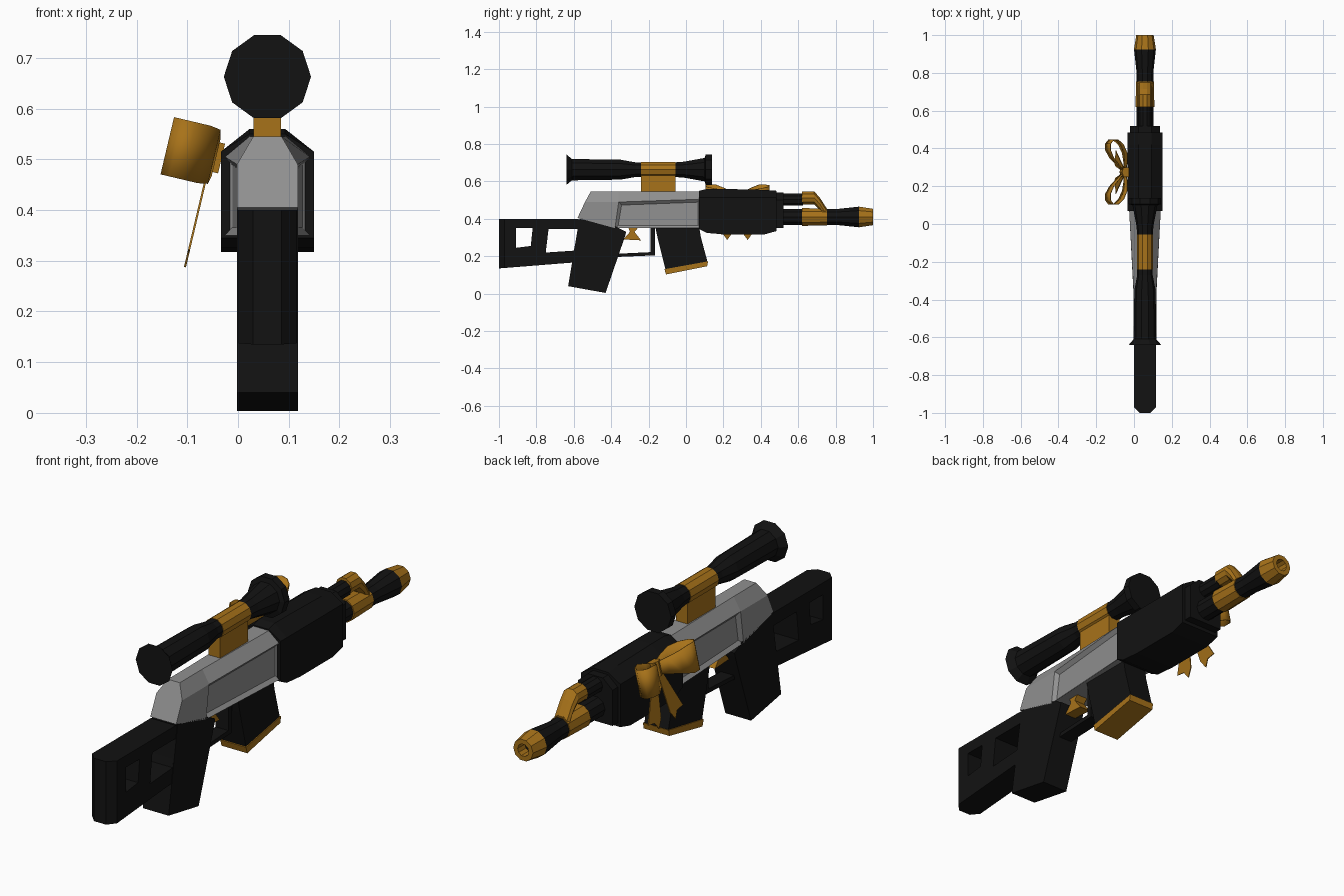
import bpy, bmesh, math
from mathutils import Vector

CX = 0.058  # centre plane of the body

cube = bpy.data.objects.get("Cube")
if cube:
    bpy.data.objects.remove(cube, do_unlink=True)


def material(name, rgb):
    m = bpy.data.materials.new(name)
    m.use_nodes = True
    m.diffuse_color = (*rgb, 1)
    m.node_tree.nodes["Principled BSDF"].inputs["Base Color"].default_value = (*rgb, 1)
    return m


BLACK = material("matte black", (0.006, 0.006, 0.006))
GOLD = material("dark gold", (0.39, 0.17, 0.01))
GREY = material("mid grey", (0.28, 0.28, 0.28))


def finish(name, bm, mat, closed=True):
    if closed:
        bmesh.ops.recalc_face_normals(bm, faces=bm.faces)
    mesh = bpy.data.meshes.new(name)
    bm.to_mesh(mesh)
    bm.free()
    mesh.materials.append(mat)
    ob = bpy.data.objects.new(name, mesh)
    bpy.context.collection.objects.link(ob)
    return ob


def loft(rings, caps=True):
    """Skin closed rings of equal length into a solid."""
    bm = bmesh.new()
    rows = [[bm.verts.new(p) for p in ring] for ring in rings]
    n = len(rows[0])
    for a, b in zip(rows, rows[1:]):
        for i in range(n):
            j = (i + 1) % n
            bm.faces.new((a[i], a[j], b[j], b[i]))
    if caps:
        bm.faces.new(rows[0])
        bm.faces.new(rows[-1])
    bmesh.ops.recalc_face_normals(bm, faces=bm.faces)
    return bm


def tube(name, stations, mat, sides=10):
    """Faceted tube along y through (y, z, radius) stations."""
    rings = [[(CX + r * math.cos(k * math.tau / sides), y, z + r * math.sin(k * math.tau / sides))
              for k in range(sides)] for y, z, r in stations]
    return finish(name, loft(rings), mat)


def prism(name, outline, hw, mat, chamfer=0):
    """Side outline in (y, z) extruded across x."""
    bm = loft([[(CX + s * hw, y, z) for y, z in outline] for s in (-1, 1)])
    if chamfer:
        rim = [e for e in bm.edges if abs(e.verts[0].co.x - e.verts[1].co.x) < 1e-5]
        bmesh.ops.bevel(bm, geom=rim, offset=chamfer, segments=1, affect='EDGES')
    return finish(name, bm, mat)


def mirrored(half):
    """Closed ring from (half width, y, z) points listed top to bottom."""
    return ([(CX + w, y, z) for w, y, z in half]
            + [(CX - w, y, z) for w, y, z in reversed(half)])


# Receiver, flaring towards the handguard, with a sunken panel on each side
bm = loft([mirrored(h) for h in (
    [(.028, -.51, .545), (.06, -.54, .49), (.06, -.58, .405)],
    [(.028, -.36, .545), (.06, -.36, .49), (.06, -.38, .35)],
    [(.036, .08, .545), (.084, .08, .505), (.084, .08, .35)])])
panels = [f for f in bm.faces if abs(f.normal.x) > .9 and f.calc_center_median().y > -.3]
bmesh.ops.inset_individual(bm, faces=panels, thickness=.022, depth=-.014)
finish("receiver", bm, GREY)

# Handguard with a stepped front collar
finish("handguard", loft([mirrored([(.035, y, t), (.092, y, .515), (.092, y, b)])
                          for y, t, b in ((.07, .55, .345), (.11, .56, .325), (.2, .56, .317),
                                          (.42, .555, .317), (.485, .55, .335))]), BLACK)
finish("handguard_collar", loft([mirrored([(.035, y, .54), (.08, y, .5), (.08, y, .35)])
                                 for y in (.47, .52)]), BLACK)

# Shoulder stock with two openings
stock = prism("stock", [(-1, .40), (-.58, .40), (-.5, .36), (-.56, .17), (-1, .135)], .058, BLACK)
bm = bmesh.new()
bm.from_mesh(stock.data)
rear = [e for e in bm.edges if all(v.co.y < -.99 for v in e.verts)
        and abs(e.verts[0].co.z - e.verts[1].co.z) > .1]
bmesh.ops.bevel(bm, geom=rear, offset=.03, segments=1, affect='EDGES')
bm.to_mesh(stock.data)
bm.free()
for hole in ([(-.91, .35), (-.82, .35), (-.83, .255), (-.91, .245)],
             [(-.735, .345), (-.575, .345), (-.6, .23), (-.75, .22)]):
    cutter = prism("stock_cutter", hole, .2, BLACK)
    cutter.hide_render = True
    mod = stock.modifiers.new("opening", 'BOOLEAN')
    mod.operation, mod.object, mod.solver = 'DIFFERENCE', cutter, 'EXACT'
    bpy.context.view_layer.objects.active = stock
    bpy.ops.object.modifier_apply(modifier=mod.name)
    bpy.data.objects.remove(cutter, do_unlink=True)

# Grip, trigger and guard
prism("grip", [(-.57, .40), (-.38, .36), (-.32, .33), (-.325, .31), (-.43, .004), (-.63, .04)],
      .06, BLACK)
prism("trigger", [(-.31, .36), (-.25, .36), (-.275, .33), (-.24, .285), (-.335, .29), (-.3, .33)],
      .025, GOLD)
prism("trigger_guard", [(-.40, .195), (-.165, .205), (-.165, .36), (-.19, .36), (-.19, .222), (-.40, .212)],
      .03, BLACK)

# Magazine and its base plate
prism("magazine", [(-.165, .36), (.07, .36), (.08, .30), (.115, .17), (-.11, .13), (-.15, .29)],
      .056, BLACK)
prism("magazine_base", [(-.115, .131), (.118, .173), (.113, .147), (-.107, .103)], .06, GOLD)

# Barrel, gas tube and muzzle
BZ = .41
tube("barrel", [(.48, BZ, .045), (.63, BZ, .045)], BLACK)
tube("barrel_band", [(.62, BZ, .05), (.755, BZ, .047)], GOLD)
tube("barrel_front", [(.75, BZ, .044), (.80, BZ, .044), (.925, BZ, .058)], BLACK)
tube("muzzle", [(.925, BZ, .058), (1, BZ, .046), (1, BZ, .026), (.95, BZ, .026)], GOLD)
tube("muzzle_bore", [(.948, BZ, .0255), (.952, BZ, .0255)], BLACK)
tube("gas_tube", [(.48, .503, .034), (.625, .503, .034)], BLACK)
tube("gas_block", [(.62, .512, .037), (.685, .512, .037), (.715, .48, .036), (.75, .425, .036)], GOLD)

# Scope with its centre sleeve and mount
SZ = .663
tube("scope_rear", [(-.64, SZ, .086), (-.61, SZ, .06), (-.35, SZ, .056), (-.27, SZ, .041),
                    (-.235, SZ, .041)], BLACK)
tube("scope_sleeve", [(-.24, SZ, .043), (-.055, SZ, .043)], GOLD)
tube("scope_front", [(-.06, SZ, .041), (-.01, SZ, .045), (.1, SZ, .066), (.105, SZ, .086),
                     (.138, SZ, .086)], BLACK)
prism("scope_mount", [(-.24, .53), (-.055, .53), (-.055, .66), (-.24, .66)], .027, GOLD)

# Ribbon bow tied to one side, leaning outwards
UP = Vector((.23, 0, .973))
OUT = Vector((-.973, 0, .23))
KNOT = Vector((-.047, .275, .505))


def ribbon_point(out, along, up):
    return KNOT + OUT * out + UP * up + Vector((0, along, 0))


LOOP = [(0, 0), (-.004, .05), (0, .1), (.02, .145), (.05, .172), (.078, .172), (.095, .15),
        (.095, .115), (.075, .075), (.04, .035), (.008, 0)]
for side, label in ((1, "front"), (-1, "rear")):
    bm = bmesh.new()
    rows = []
    for out, along in LOOP:
        half = .022 + .036 * min(1, along / .11)
        rows.append([bm.verts.new(ribbon_point(out, side * along, s * half)) for s in (-1, 1)])
    for a, b in zip(rows, rows[1:]):
        bm.faces.new((a[0], a[1], b[1], b[0]))
    loop = finish("bow_loop_" + label, bm, GOLD)
    loop.modifiers.new("thickness", 'SOLIDIFY').thickness = .004
    bpy.ops.object.select_all(action='DESELECT')
    loop.select_set(True)
    bpy.context.view_layer.objects.active = loop
    bpy.ops.object.shade_smooth_by_angle(angle=math.radians(40))

    # Notched tail hanging below the knot
    tail = [(0, 0), (.02, 0), (.115, -.19), (.075, -.195), (.055, -.225), (.03, -.19)]
    rings = [[ribbon_point(d, side * a, u) for a, u in tail] for d in (.004, .008)]
    finish("bow_tail_" + label, loft(rings), GOLD)

# Knot
finish("bow_knot", loft([[ribbon_point(o, a, u) for o, a in
                          ((-.015, -.025), (.015, -.025), (.024, 0), (.015, .025), (-.015, .025))]
                         for u in (-.03, .03)]), GOLD)
